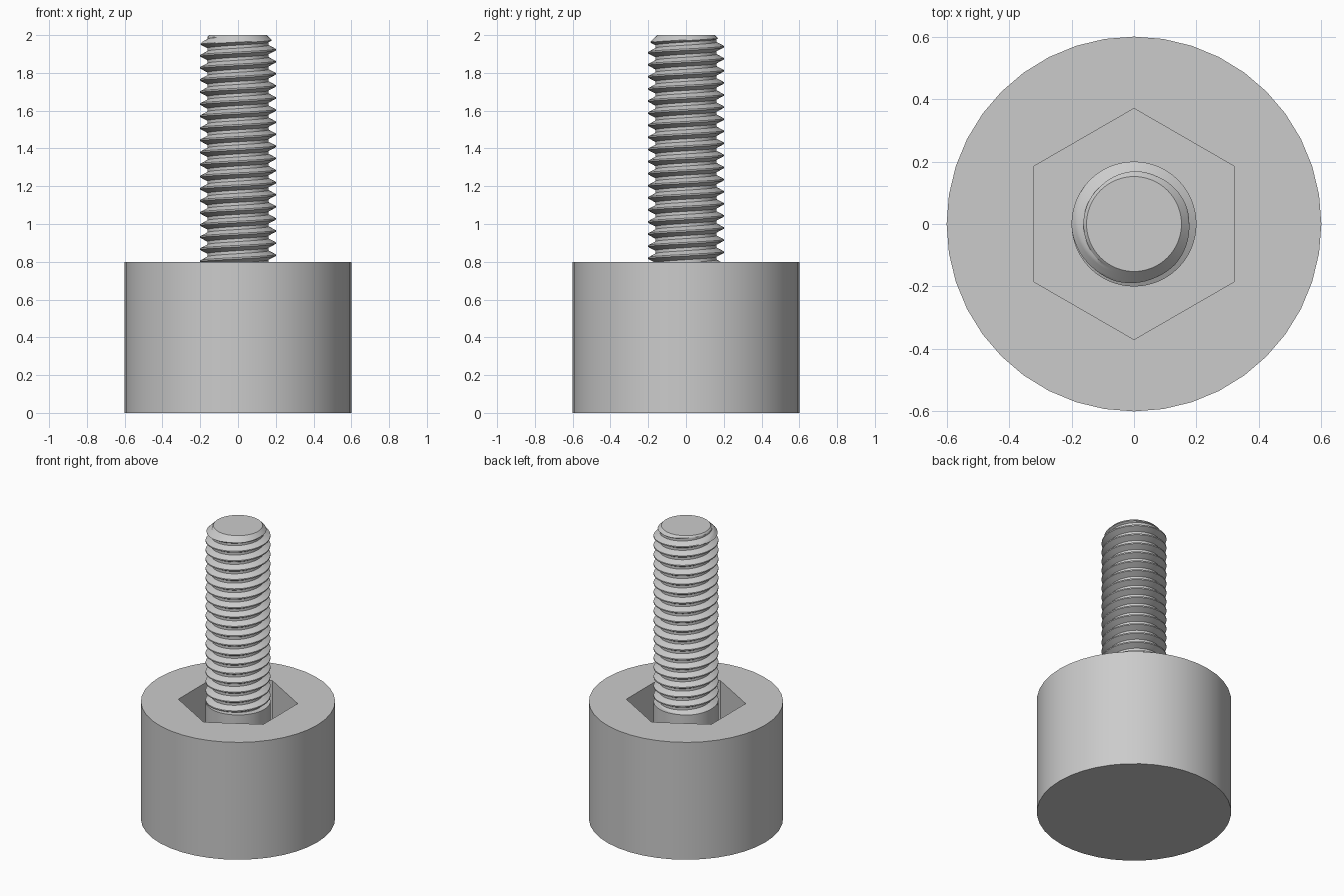
import bpy, bmesh, math

default = bpy.data.objects.get("Cube")
if default:
    bpy.data.objects.remove(default, do_unlink=True)

# One plain grey for the whole model
grey = bpy.data.materials.new("plain grey")
grey.use_nodes = True
colour = (0.6, 0.6, 0.6, 1)
grey.diffuse_color = colour
grey.node_tree.nodes["Principled BSDF"].inputs["Base Color"].default_value = colour

HEAD_R, HEAD_TOP = 0.6, 0.8
HEX_R, HEX_FLOOR = 0.37, 0.4
BOLT_R, ROOT_R, TIP_R, TIP_Z = 0.2, 0.162, 0.152, 2.0
PITCH, STEPS, SIDES = 0.064, 16, 64
CREST_Z = 1.955    # height of a thread crest on the -x side


def finish(bm, name):
    bmesh.ops.recalc_face_normals(bm, faces=bm.faces)
    mesh = bpy.data.meshes.new(name)
    bm.to_mesh(mesh)
    bm.free()
    mesh.materials.append(grey)
    obj = bpy.data.objects.new(name, mesh)
    bpy.context.collection.objects.link(obj)
    bpy.ops.object.select_all(action='DESELECT')
    bpy.context.view_layer.objects.active = obj
    obj.select_set(True)
    bpy.ops.object.shade_smooth_by_angle(angle=math.radians(30))
    return obj


def ring(bm, radius, z, sides, start=0.0):
    angles = [start + math.tau * i / sides for i in range(sides)]
    return [bm.verts.new((radius * math.cos(a), radius * math.sin(a), z)) for a in angles]


def wall(bm, low, high):
    for i in range(len(low)):
        j = (i + 1) % len(low)
        bm.faces.new((low[i], low[j], high[j], high[i]))


# Round knob with a hexagonal pocket in its top
bm = bmesh.new()
base, rim = ring(bm, HEAD_R, 0, 40), ring(bm, HEAD_R, HEAD_TOP, 40)
floor = ring(bm, HEX_R, HEX_FLOOR, 6, math.pi / 2)
mouth = ring(bm, HEX_R, HEAD_TOP, 6, math.pi / 2)
wall(bm, base, rim)
wall(bm, floor, mouth)
bm.faces.new(base)
bm.faces.new(floor)
open_edges = [e for e in bm.edges if e.is_boundary]
bmesh.ops.triangle_fill(bm, edges=open_edges, use_beauty=True, use_dissolve=False)
finish(bm, "knob")

# Plain shank standing in the pocket
bm = bmesh.new()
low, high = ring(bm, BOLT_R, HEX_FLOOR, SIDES), ring(bm, BOLT_R, HEAD_TOP, SIDES)
wall(bm, low, high)
bm.faces.new(low)
bm.faces.new(high)
finish(bm, "plain_shank")


# Threaded rod: trapezoid thread with a chamfered tip
def thread_radius(turn, z):
    u = ((z - CREST_Z) / PITCH - turn) % 1
    d = min(u, 1 - u)
    blend = min(max((d - 1 / 16) / (5 / 16), 0), 1)
    return min(BOLT_R + (ROOT_R - BOLT_R) * blend, TIP_R + TIP_Z - z)


bm = bmesh.new()
columns = []
for s in range(SIDES + 1):
    angle = math.tau * s / SIDES
    turn = s / SIDES - 0.5
    column = []
    for i in range(-20 * STEPS, 2 * STEPS + 1):
        z = CREST_Z + PITCH * (turn + i / STEPS)
        z = min(max(z, HEAD_TOP), TIP_Z)
        r = thread_radius(turn, z)
        column.append(bm.verts.new((r * math.cos(angle), r * math.sin(angle), z)))
    columns.append(column)
for a, b in zip(columns, columns[1:]):
    for i in range(len(a) - 1):
        if max(a[i + 1].co.z, b[i + 1].co.z) > HEAD_TOP and min(a[i].co.z, b[i].co.z) < TIP_Z:
            bm.faces.new((a[i], b[i], b[i + 1], a[i + 1]))
bmesh.ops.remove_doubles(bm, verts=bm.verts, dist=0.00005)
bmesh.ops.delete(bm, geom=[v for v in bm.verts if not v.link_faces], context='VERTS')
tip = [e for e in bm.edges if e.is_boundary and min(v.co.z for v in e.verts) > TIP_Z - 0.001]
bmesh.ops.contextual_create(bm, geom=tip)
finish(bm, "threaded_rod")
